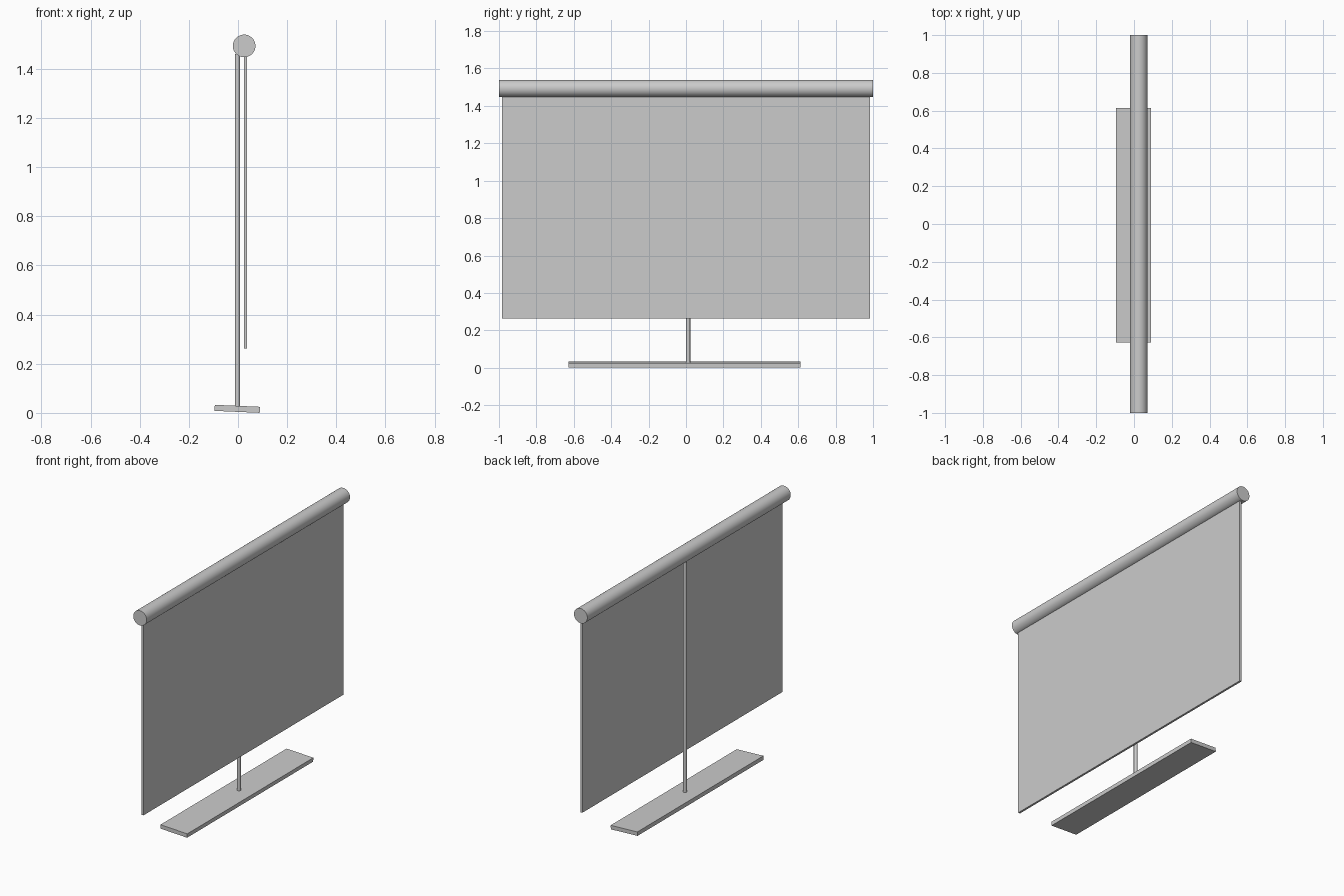
import bpy
from math import radians, pi

if "Cube" in bpy.data.objects:
    bpy.data.objects.remove(bpy.data.objects["Cube"])


def box(name, center, size, tilt=0.0):
    bpy.ops.mesh.primitive_cube_add(size=1, location=center)
    ob = bpy.context.object
    ob.name = name
    ob.scale = size
    bpy.ops.object.transform_apply(location=False, rotation=False, scale=True)
    ob.rotation_euler.y = tilt
    return ob


def tube(name, center, radius, length, sides, rotation=(0, 0, 0)):
    bpy.ops.mesh.primitive_cylinder_add(vertices=sides, radius=radius, depth=length,
                                        location=center, rotation=rotation)
    ob = bpy.context.object
    ob.name = name
    bpy.ops.object.shade_smooth_by_angle(angle=radians(40))
    return ob


# Roller case across the top
tube("roller_case", (0.025, 0, 1.493), 0.046, 2.0, 48, (pi / 2, 0, 0))

# Hanging screen sheet, tucked into the roller
box("screen_sheet", (0.031, 0, 0.866), (0.013, 1.968, 1.208))

# Support pole behind the screen
tube("support_pole", (-0.002, 0.012, 0.74), 0.011, 1.44, 16)

# Slightly tilted foot plate
box("foot_plate", (-0.003, -0.007, 0.0165), (0.184, 1.24, 0.0245), radians(2.5))
